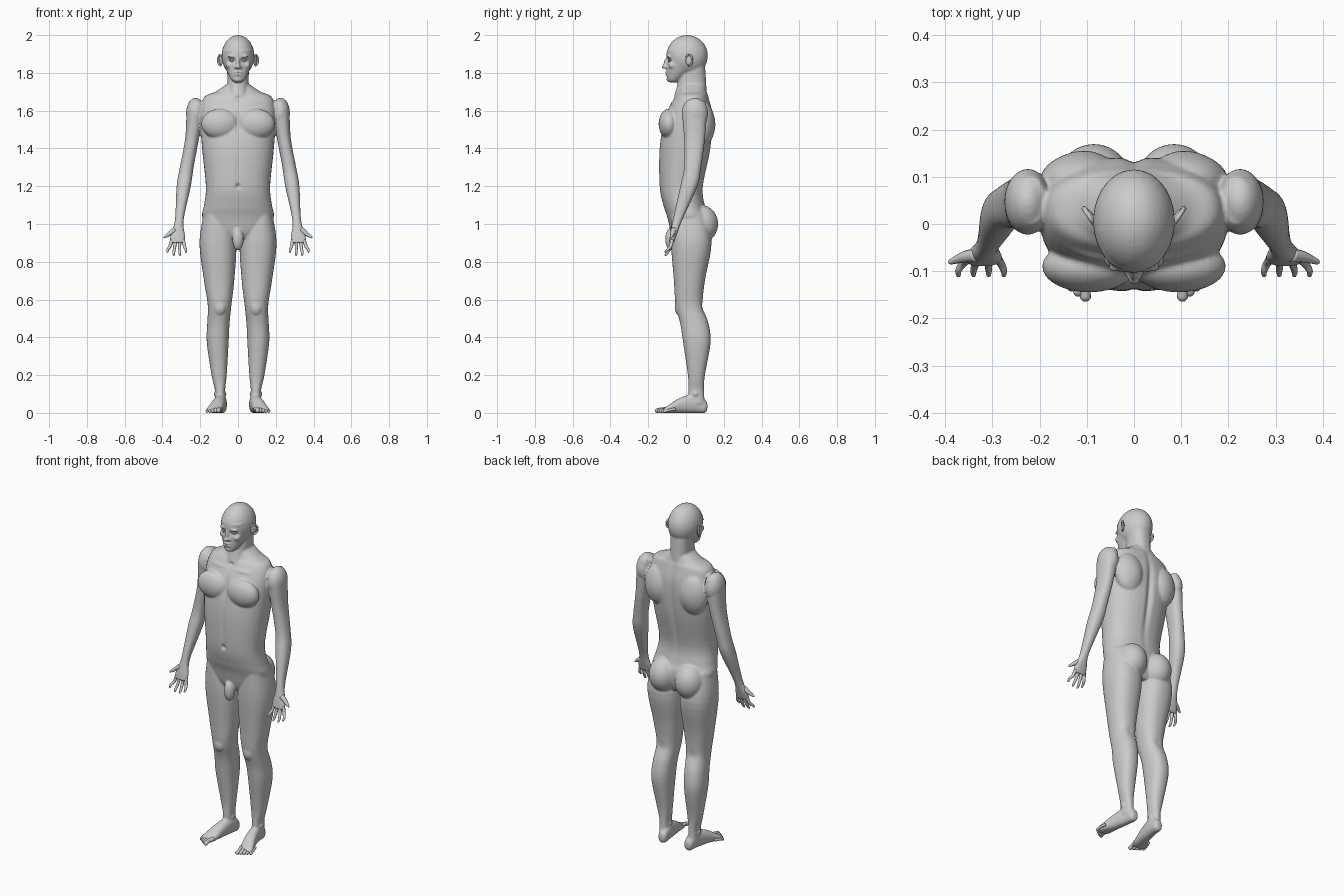
import bpy, bmesh, math
from mathutils import Vector, Matrix

cube = bpy.data.objects.get("Cube")
if cube:
    bpy.data.objects.remove(cube, do_unlink=True)

colour = (0.6, 0.6, 0.6, 1)
grey = bpy.data.materials.new("plain grey")
grey.use_nodes = True
grey.diffuse_color = colour
grey.node_tree.nodes["Principled BSDF"].inputs["Base Color"].default_value = colour


def skin_rings(bm, rings):
    """Bridge rings of points and cap both ends."""
    rows = [[bm.verts.new(point) for point in ring] for ring in rings]
    for lower, upper in zip(rows, rows[1:]):
        for i in range(len(lower)):
            bm.faces.new((lower[i - 1], lower[i], upper[i], upper[i - 1]))
    bm.faces.new(rows[0])
    bm.faces.new(rows[-1])


def spline(rows, steps=5):
    """Smooth path through rows of numbers, by Hermite blending."""
    rows = [Vector(row) for row in rows]
    last = len(rows) - 1
    slopes = [(rows[min(i + 1, last)] - rows[max(i - 1, 0)]) / 2 for i in range(last + 1)]
    path = []
    for i in range(last):
        for k in range(steps):
            t = k / steps
            ease = t * t * (3 - 2 * t)
            path.append(rows[i].lerp(rows[i + 1], ease) + slopes[i] * (t * (1 - t) ** 2)
                        - slopes[i + 1] * (t * t * (1 - t)))
    return path + [rows[last]]


def squircle(angle, power):
    c, s = math.cos(angle), math.sin(angle)
    return (math.copysign(abs(c) ** (2 / power), c), math.copysign(abs(s) ** (2 / power), s))


def loft(bm, rows, side=1, along_y=False, power=2.3, count=40):
    """Each row: position, x range, then the range on the remaining axis."""
    rings = []
    for position, x_low, x_high, low, high in spline(rows):
        ring = []
        for i in range(count):
            c, s = squircle(math.tau * i / count, power)
            x = side * (x_low + x_high + (x_high - x_low) * c) / 2
            other = (low + high + (high - low) * s) / 2
            ring.append((x, position, other) if along_y else (x, other, position))
        rings.append(ring)
    skin_rings(bm, rings)


def centred_loft(bm, rows):
    """Each row: height, half width, front, back."""
    loft(bm, [(z, -width, width, front, back) for z, width, front, back in rows])


def ball(bm, centre, size, side=1, turn=0):
    x, y, z = centre
    matrix = (Matrix.Translation((side * x, y, z)) @ Matrix.Rotation(side * turn, 4, "Z")
              @ Matrix.Diagonal((*size, 1)))
    bmesh.ops.create_uvsphere(bm, u_segments=28, v_segments=18, radius=1, matrix=matrix)


def tube(bm, points, side=1, count=12):
    """Tapering tube through points of x, y, z, radius, with a rounded tip."""
    path = spline(points, 4)
    tip = path[-1]
    forward = (tip - path[-2]).xyz.normalized()
    for angle in (0.5, 1, 1.4):
        centre = tip.xyz + forward * tip.w * math.sin(angle)
        path.append(Vector((*centre, tip.w * math.cos(angle))))
    rings = []
    for i, point in enumerate(path):
        direction = (path[min(i + 1, len(path) - 1)] - path[max(i - 1, 0)]).xyz
        frame = direction.to_track_quat("Z", "Y")
        ring = []
        for k in range(count):
            c, s = squircle(math.tau * k / count, 2)
            corner = point.xyz + frame @ Vector((c, s, 0)) * point.w
            ring.append((side * corner.x, corner.y, corner.z))
        rings.append(ring)
    skin_rings(bm, rings)


def finish(bm, name):
    bmesh.ops.recalc_face_normals(bm, faces=bm.faces)
    mesh = bpy.data.meshes.new(name)
    bm.to_mesh(mesh)
    bm.free()
    mesh.materials.append(grey)
    obj = bpy.data.objects.new(name, mesh)
    bpy.context.collection.objects.link(obj)
    bpy.ops.object.select_all(action="DESELECT")
    obj.select_set(True)
    bpy.context.view_layer.objects.active = obj
    bpy.ops.object.shade_smooth()
    return obj


body = bmesh.new()
# Trunk
centred_loft(body, [
    (.92, .09, -.06, .09), (.96, .16, -.08, .11), (1.04, .19, -.1, .12), (1.1, .18, -.12, .1),
    (1.2, .17, -.14, .09), (1.4, .19, -.14, .13), (1.57, .2, -.11, .14),
    (1.67, .18, -.06, .12), (1.7, .12, -.04, .11), (1.74, .06, -.03, .1)])
# Neck
centred_loft(body, [(1.6, .08, -.09, .12), (1.72, .057, -.05, .11), (1.85, .06, -.02, .1)])
# Face, skull, nose, lips, chin and groin
centred_loft(body, [(1.75, .02, -.09, -.05), (1.77, .04, -.1, -.02), (1.84, .07, -.1, .06),
                    (1.92, .08, -.1, .1)])
ball(body, (0, .006, 1.89), (.087, .11, .11))
ball(body, (0, -.1, 1.85), (.01, .02, .03))
ball(body, (0, -.115, 1.832), (.013, .015, .01))
for lip in (1.803, 1.791):
    ball(body, (0, -.097, lip), (.022, .014, .007))
ball(body, (0, -.09, 1.765), (.02, .014, .013))
ball(body, (0, -.08, .92), (.03, .03, .06))

for side in (1, -1):
    # Chest, shoulder, shoulder blade, buttock, brow, cheek and nostril
    ball(body, (.095, -.09, 1.53), (.1, .055, .08), side)
    ball(body, (.225, .047, 1.585), (.05, .07, .083), side)
    ball(body, (.11, .09, 1.53), (.09, .06, .12), side)
    ball(body, (.085, .08, 1), (.083, .09, .1), side)
    ball(body, (.03, -.09, 1.887), (.026, .014, .007), side)
    ball(body, (.047, -.07, 1.84), (.018, .024, .018), side)
    ball(body, (.01, -.105, 1.83), (.01, .01, .01), side)
    # Leg and kneecap
    loft(body, [
        (.05, .066, .122, .01, .1), (.12, .068, .122, .012, .095), (.2, .06, .14, .01, .1),
        (.37, .05, .165, -.015, .13), (.47, .045, .163, -.03, .12), (.57, .035, .16, -.055, .09),
        (.7, .02, .18, -.064, .1), (.9, .01, .204, -.08, .135), (1.06, .05, .18, -.08, .1)], side)
    ball(body, (.096, -.034, .56), (.034, .026, .045), side)
    # Foot and ankle knobs
    loft(body, [
        (.113, .07, .1, .02, .05), (.1, .06, .11, 0, .07), (.05, .06, .12, 0, .1),
        (-.03, .07, .14, 0, .08), (-.1, .083, .165, 0, .036), (-.12, .095, .16, 0, .022)],
        side, along_y=True)
    ball(body, (.095, .05, .1), (.035, .022, .02), side)
    # Arm and palm
    loft(body, [
        (1.65, .19, .245, 0, .1), (1.6, .18, .27, -.02, .11), (1.45, .207, .28, -.01, .1),
        (1.3, .235, .308, -.01, .08), (1.2, .25, .325, -.03, .06), (1.02, .288, .334, -.07, -.02),
        (.94, .28, .358, -.085, -.05), (.9, .28, .36, -.09, -.064)], side)

figure = finish(body, "body")
blend = figure.modifiers.new("blend", "REMESH")
blend.mode = "VOXEL"
blend.voxel_size = 0.0055
soften = figure.modifiers.new("soften", "SMOOTH")
soften.iterations = 4
for modifier in ("blend", "soften"):
    bpy.ops.object.modifier_apply(modifier=modifier)

# Sculpted hollows and swellings: centre, reach, push along y
strokes = {
    "eye socket": ((.033, -.1, 1.868), (.018, .04, .012), .014),
    "mouth": ((0, -.11, 1.797), (.022, .02, .003), .006),
    "spine": ((0, .14, 1.4), (.016, .06, .24), -.014),
    "breastbone": ((0, -.14, 1.55), (.01, .05, .07), .012),
    "belly line": ((0, -.14, 1.3), (.012, .04, .12), .005),
    "navel": ((0, -.14, 1.2), (.01, .03, .012), .014),
    "collarbone": ((.09, -.08, 1.645), (.05, .03, .01), -.006),
    "throat": ((0, -.07, 1.665), (.015, .03, .012), .01),
    "knee hollow": ((.1, .1, .56), (.03, .04, .03), -.006),
    "shoulder blade": ((.1, .14, 1.52), (.05, .05, .07), .006),
}
for vertex in figure.data.vertices:
    spot = Vector((abs(vertex.co.x), vertex.co.y, vertex.co.z))
    for centre, reach, push in strokes.values():
        distance = sum(((a - b) / r) ** 2 for a, b, r in zip(spot, centre, reach))
        vertex.co.y += push * math.exp(-distance)
    vertex.co.z = max(vertex.co.z, 0)
bpy.ops.object.shade_smooth()

for side, label in ((1, "left"), (-1, "right")):
    # Fingers from the index inward, then the thumb
    hand = bmesh.new()
    for i in range(4):
        base, tip = .35 - .02 * i, .372 - .032 * i
        low = .852 if i in (0, 3) else .836
        tube(hand, [(base, -.074, .915, .01), ((base + tip) / 2, -.082, .88, .0085),
                    (tip, -.098, low + .012, .007), (tip, -.108, low, .005)], side)
    tube(hand, [(.334, -.066, .97, .015), (.36, -.07, .95, .012), (.388, -.08, .93, .006)], side)
    finish(hand, label + "_fingers")

    # Toes, shrinking outward
    foot = bmesh.new()
    for i in range(5):
        x, y, radius = .103 + .015 * i, .01 * i - .153, .012 - .001 * i
        tube(foot, [(x - .01, y + .055, .02, radius), (x, y + .02, radius + .006, radius * .85),
                    (x, y, radius, radius)], side)
    finish(foot, label + "_toes")

    # Ear: curled rim around a thin shell
    ear = bmesh.new()
    rim = []
    for i in range(7):
        swing, rise = math.sin(i * .7 - 1), math.cos(i * .7 - 1)
        rim.append((.094 + .012 * swing, .015 + .018 * swing, 1.867 + .028 * rise, .005))
    tube(ear, rim, side)
    ball(ear, (.09, .015, 1.867), (.006, .02, .026), side, turn=-.5)
    finish(ear, label + "_ear")

    # Eyeball with upper and lower lids
    eye = bmesh.new()
    ball(eye, (.033, -.079, 1.868), (.0145, .012, .009), side)
    for lift in (.008, -.008):
        tube(eye, [(.018, -.084, 1.868, .002), (.032, -.092, 1.868 + lift, .003),
                   (.049, -.08, 1.868, .002)], side)
    finish(eye, label + "_eye")
